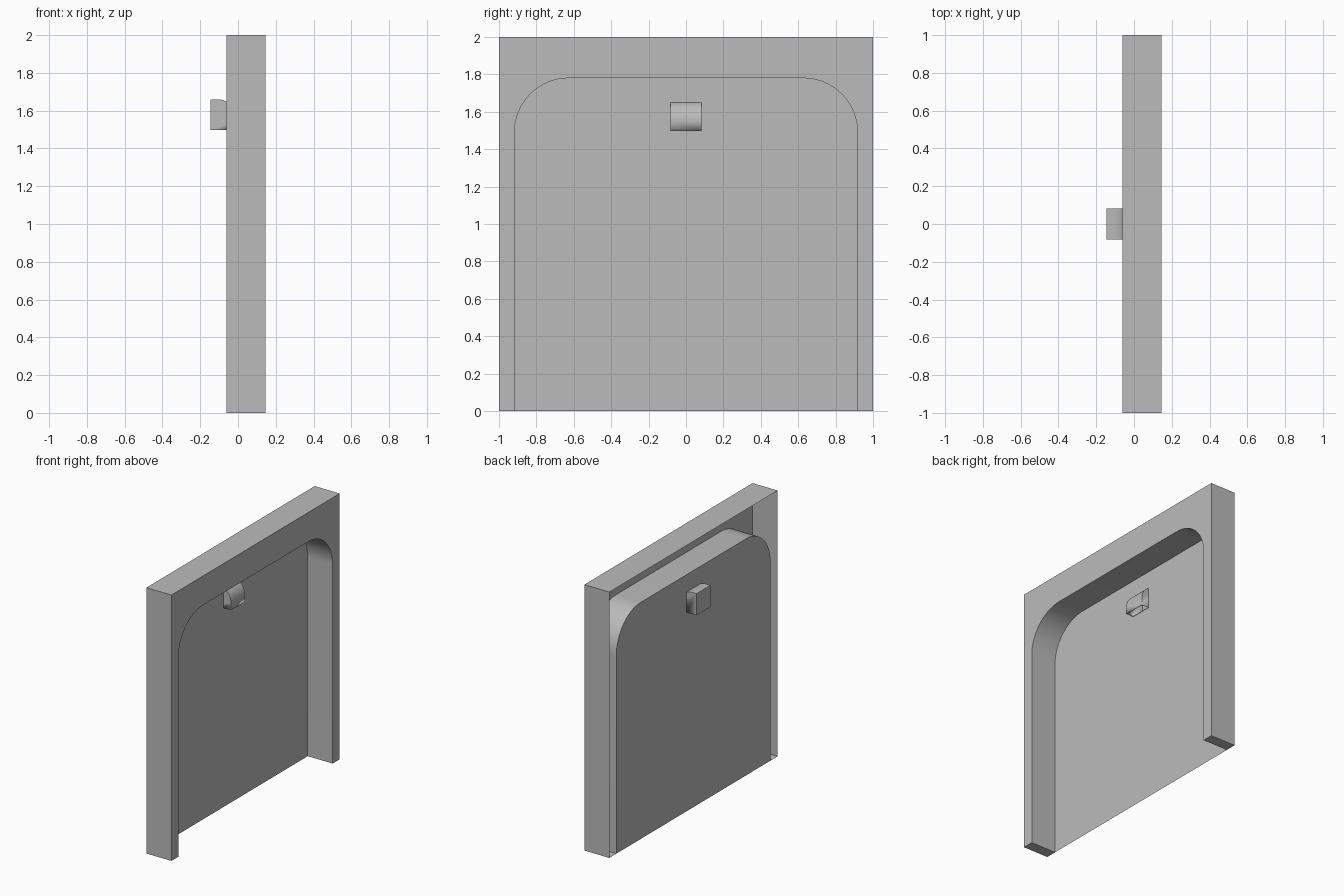
import bpy, bmesh
from math import sin, cos, pi

if "Cube" in bpy.data.objects:
    bpy.data.objects.remove(bpy.data.objects["Cube"])

GREY = (0.5, 0.5, 0.5)
BACK, FRONT = -0.062, 0.146          # x of the recessed panel and of the frame face
HALF, TOP = 1.0, 2.0                 # outer frame
ARCH, ARCH_TOP, R = 0.917, 1.78, 0.29
PULL, PULL_LOW, PULL_HIGH = 0.083, 1.497, 1.66

grey = bpy.data.materials.new("plain_grey")
grey.use_nodes = True
grey.diffuse_color = (*GREY, 1)
grey.node_tree.nodes["Principled BSDF"].inputs["Base Color"].default_value = (*GREY, 1)


def arc(cu, cv, r, start, end, n=16):
    """Points of an arc from start to end angle."""
    angles = [start + (end - start) * i / n for i in range(n + 1)]
    return [(cu + r * cos(a), cv + r * sin(a)) for a in angles]


def finish(name, bm):
    bmesh.ops.remove_doubles(bm, verts=bm.verts, dist=1e-5)
    bmesh.ops.recalc_face_normals(bm, faces=bm.faces)
    mesh = bpy.data.meshes.new(name)
    bm.to_mesh(mesh)
    bm.free()
    mesh.materials.append(grey)
    obj = bpy.data.objects.new(name, mesh)
    bpy.context.collection.objects.link(obj)
    bpy.ops.object.select_all(action='DESELECT')
    obj.select_set(True)
    bpy.context.view_layer.objects.active = obj
    bpy.ops.object.shade_smooth_by_angle(angle=pi / 6)
    return obj


def face(bm, points):
    return bm.faces.new([bm.verts.new(p) for p in points])


def strip(bm, path_a, path_b):
    """Quads between two matching open paths."""
    a = [bm.verts.new(p) for p in path_a]
    b = [bm.verts.new(p) for p in path_b]
    for i in range(len(a) - 1):
        bm.faces.new((a[i], a[i + 1], b[i + 1], b[i]))


def at_x(path, x):
    return [(x, y, z) for y, z in path]


# Outlines in the y-z plane
corner = arc(ARCH - R, ARCH_TOP - R, R, 0, pi / 2)
arch = [(ARCH, 0)] + corner + [(-y, z) for y, z in reversed(corner)] + [(-ARCH, 0)]
outer = [(HALF, 0), (HALF, TOP), (-HALF, TOP), (-HALF, 0)]

# Frame: thin shell, open at the back, with closed feet
bm = bmesh.new()
face(bm, at_x(outer + arch[::-1], FRONT))
strip(bm, at_x(outer, BACK), at_x(outer, FRONT))
strip(bm, at_x(arch, BACK), at_x(arch, FRONT))
for side in (-1, 1):
    face(bm, [(BACK, side * ARCH, 0), (FRONT, side * ARCH, 0),
              (FRONT, side * HALF, 0), (BACK, side * HALF, 0)])
finish("door_frame", bm)

# Recessed panel with an opening for the pull
bm = bmesh.new()
hole_top = 1.643
hole = [(PULL, PULL_LOW), (PULL, hole_top), (-PULL, hole_top), (-PULL, PULL_LOW)]
for loop in (arch, hole):
    verts = [bm.verts.new(p) for p in at_x(loop, BACK)]
    for i, v in enumerate(verts):
        bm.edges.new((v, verts[i - 1]))
bmesh.ops.triangle_fill(bm, edges=bm.edges[:], use_beauty=True, normal=(1, 0, 0))
finish("recessed_panel", bm)

# Cup pull: pocket behind the panel, rounded hood in front, open underneath
rear, hood_r = -0.146, 0.11
profile = [(BACK, PULL_LOW), (rear, PULL_LOW), (rear, PULL_HIGH)]
profile += arc(-hood_r, PULL_HIGH - hood_r, hood_r, pi / 2, 0) + [(0, PULL_LOW)]
sides = [[(x, y, z) for x, z in profile] for y in (-PULL, PULL)]
bm = bmesh.new()
strip(bm, *sides)
for side in sides:
    face(bm, side)
pull = finish("cup_pull", bm)
shell = pull.modifiers.new("wall", 'SOLIDIFY')
shell.thickness = 0.008
shell.offset = -1
